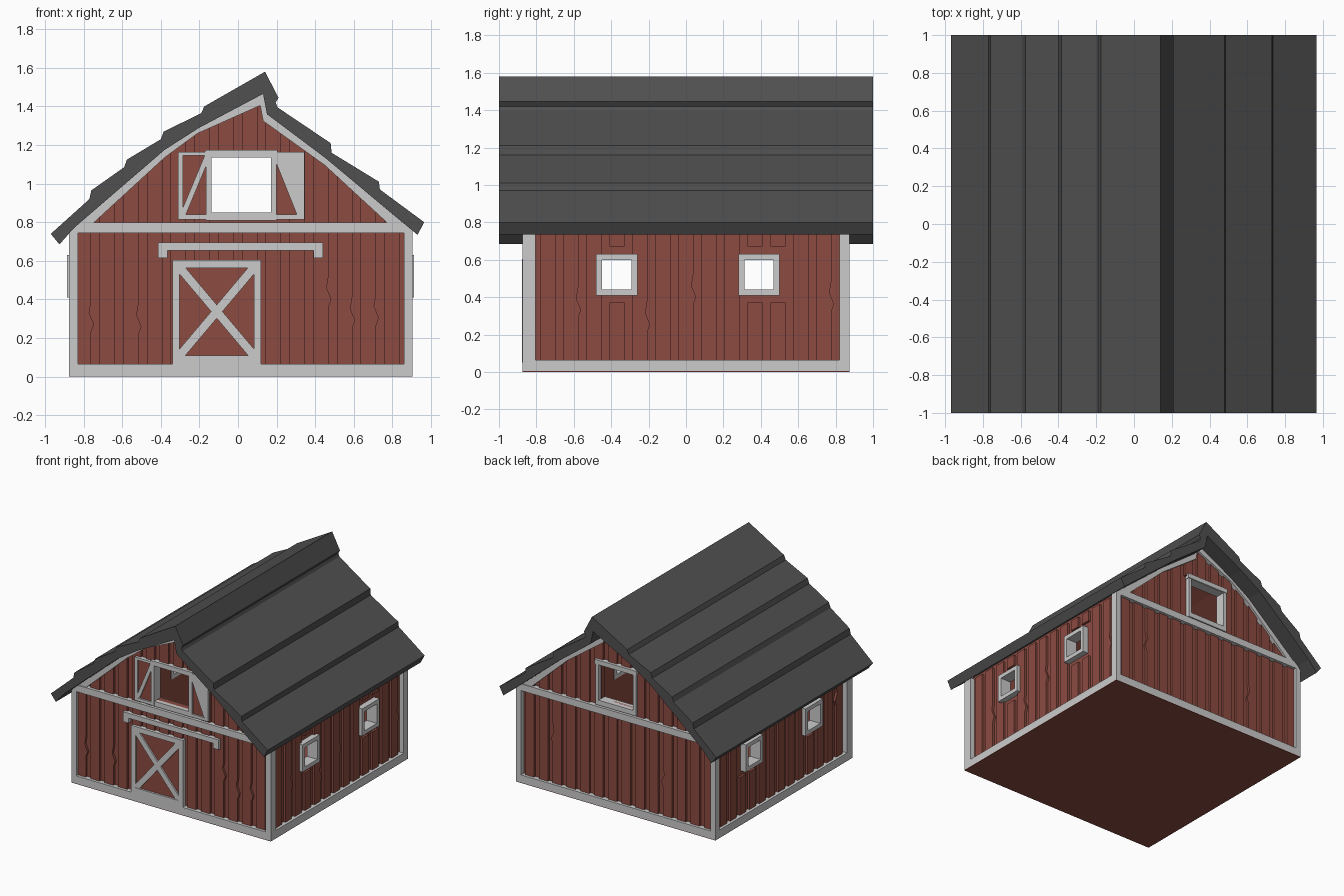
import bpy, bmesh, random
from mathutils import Vector

random.seed(4)
if "Cube" in bpy.data.objects:
    bpy.data.objects.remove(bpy.data.objects["Cube"])


def material(name, rgb):
    m = bpy.data.materials.new(name)
    m.use_nodes = True
    m.diffuse_color = (*rgb, 1)
    bsdf = m.node_tree.nodes["Principled BSDF"]
    bsdf.inputs["Base Color"].default_value = (*rgb, 1)
    bsdf.inputs["Roughness"].default_value = 0.9
    return m


RED = material("barn red", (0.26, 0.07, 0.053))
TRIM = material("pale grey trim", (0.6, 0.6, 0.6))
SLATE = material("dark grey roof", (0.08, 0.08, 0.08))

XL, XR, Y = -0.875, 0.905, 0.875      # outer faces of the trim
GX, GY = 0.04, 0.835                  # trim depth, wall face


def part(name, prisms, mat):
    """One object from prisms (outline, axis, start, end)."""
    bm = bmesh.new()
    for pts, axis, a, b in prisms:
        def place(u, z, d):
            return (d, u, z) if axis == "x" else (u, d, z)
        near = [bm.verts.new(place(u, z, a)) for u, z in pts]
        far = [bm.verts.new(place(u, z, b)) for u, z in pts]
        bm.faces.new(near)
        bm.faces.new(far[::-1])
        n = len(pts)
        for i in range(n):
            j = (i + 1) % n
            bm.faces.new((near[i], far[i], far[j], near[j]))
    bmesh.ops.recalc_face_normals(bm, faces=bm.faces)
    me = bpy.data.meshes.new(name)
    bm.to_mesh(me)
    bm.free()
    me.materials.append(mat)
    ob = bpy.data.objects.new(name, me)
    bpy.context.collection.objects.link(ob)
    return ob


def rect(u0, u1, z0, z1):
    return [(u0, z0), (u1, z0), (u1, z1), (u0, z1)]


def ring(u0, u1, z0, z1, side, bottom, top):
    return [rect(u0, u0 + side, z0, z1), rect(u1 - side, u1, z0, z1),
            rect(u0 + side, u1 - side, z0, z0 + bottom),
            rect(u0 + side, u1 - side, z1 - top, z1)]


def brace(p, q, w):
    p, q = Vector(p), Vector(q)
    s = (q - p).orthogonal().normalized() * w / 2
    return [tuple(v) for v in (p + s, q + s, q - s, p - s)]


def extrude(shapes, axis, a, b):
    return [(s, axis, a, b) for s in shapes]


# Roof: stepped outer courses over a bent underside
outer = [(-0.97, 0.74), (-0.77, 0.92), (-0.76, 0.965), (-0.59, 1.085), (-0.575, 1.125),
         (-0.4, 1.23), (-0.385, 1.27), (-0.19, 1.365), (-0.175, 1.4), (0.14, 1.58),
         (0.21, 1.445), (0.195, 1.42), (0.205, 1.395), (0.48, 1.21), (0.485, 1.16),
         (0.73, 1.01), (0.735, 0.97), (0.965, 0.8)]
under = [(-0.925, 0.685), (-0.85, 0.77), (-0.38, 1.175), (-0.2, 1.29), (0.13, 1.465),
         (0.15, 1.36), (0.45, 1.135), (0.93, 0.735)]
part("roof", [(outer + under[::-1], "y", -1, 1)], SLATE)


def ceiling(x):
    for (x0, z0), (x1, z1) in zip(under, under[1:]):
        if x0 <= x <= x1:
            return z0 + (z1 - z0) * (x - x0) / (x1 - x0)


def gable(x0, x1, z0, drop):
    mid = [p for p in under if x0 < p[0] < x1]
    tops = [(x0, ceiling(x0))] + mid + [(x1, ceiling(x1))]
    return [(x1, z0), (x0, z0)] + [(x, z - drop) for x, z in tops]


# Hollow body with window and loft openings
LOFT = (-0.14, 0.17, 0.85, 1.14)
WINDOWS = [(-0.48, -0.26), (0.28, 0.5)]
body = part("walls", [(gable(XL + GX, XR - GX, 0.004, 0.005), "y", -GY, GY)], RED)
cutters = [part("room_cutter", [(gable(XL + 0.08, XR - 0.08, 0.04, 0.05), "y", -0.795, 0.795)], RED),
           part("loft_cutter", [(rect(*LOFT), "y", -1.1, 1.1)], RED),
           part("window_cutter", [(rect(a + 0.03, b - 0.03, 0.44, 0.6), "x", -1.1, 1.1)
                                  for a, b in WINDOWS], RED)]
bpy.context.view_layer.objects.active = body
for c in cutters:
    mod = body.modifiers.new(c.name, "BOOLEAN")
    mod.object, mod.operation, mod.solver = c, "DIFFERENCE", "EXACT"
    bpy.ops.object.modifier_apply(modifier=mod.name)
    bpy.data.objects.remove(c)
part("floor_plate", [([(XL, 0), (XR, 0), (XR, 0.004), (XL, 0.004)], "y", -Y, Y)], RED)


# Raised vertical boards, some with a split edge
def boards(start, end, phase, top, holes):
    shapes = []
    u = phase
    while u < end:
        l, r = max(u - 0.04, start), min(u + 0.04, end)
        spans = [(0.05, None)]
        for a, b, z0, z1 in holes:
            if a < u < b:
                spans = [(0.05, z0), (z1, None)]
        for z0, z1 in spans:
            tl, tr = (z1, z1) if z1 else (top(l), top(r))
            split = []
            if z1 is None and z0 < 0.1 and random.random() < 0.3:
                zc = random.uniform(0.2, 0.5)
                split = [(r, zc), (r + 0.015, zc + 0.04), (r - 0.01, zc + 0.1), (r, zc + 0.16)]
            if r - l > 0.01:
                shapes.append([(l, z0), (r, z0)] + split + [(r, tr), (l, tl)])
        u += 0.123
    return shapes


loft_hole = [(-0.17, 0.2, 0.8, 1.16)]
side_holes = [(a, b, 0.37, 0.67) for a, b in WINDOWS]
for name, s in (("front", -1), ("back", 1)):
    shapes = boards(XL + GX, XR - GX, -0.801, lambda x: ceiling(x) - 0.01, loft_hole)
    part(name + "_boards", extrude(shapes, "y", s * (GY - 0.005), s * (GY + 0.018)), RED)
for name, x, s in (("right", XL, 1), ("left", XR, -1)):
    shapes = boards(-GY, GY, -0.862, lambda y: 0.755, side_holes)
    part(name + "_boards", extrude(shapes, "x", x + s * 0.045, x + s * 0.022), RED)

# Corner posts and base rails
posts = [(rect(x0, x1, 0.004, 0.765), "y", y0, y1)
         for x0, x1 in ((XL, XL + 0.045), (XR - 0.045, XR))
         for y0, y1 in ((-Y, -0.805), (0.82, Y))]
part("corner_posts", posts, TRIM)
rails = [(rect(XL + 0.01, XR - 0.01, 0.004, 0.065), "y", s * (GY - 0.005), s * Y) for s in (-1, 1)]
rails += [(rect(-0.83, 0.83, 0.004, 0.065), "x", x, x + d) for x, d in ((XL, 0.045), (XR, -0.045))]
part("base_rails", rails, TRIM)

# Gable beams and rake trim under the roof
rake_inner = [(0.77, 0.8), (0.45, 1.095), (0.13, 1.325), (0.115, 1.405), (-0.21, 1.26),
              (-0.38, 1.135), (-0.745, 0.8)]
rake = under[1:-1] + [(0.905, 0.755)] + rake_inner
for name, s in (("front", -1), ("back", 1)):
    part(name + "_rake_trim", [(rake, "y", s * (GY - 0.005), s * (Y - 0.005))], TRIM)
    part(name + "_beam", [(rect(XL, XR, 0.745, 0.8), "y", s * (GY - 0.005), s * Y)], TRIM)
    # Loft window frame with a projecting header
    frame = ring(-0.165, 0.2, 0.81, 1.15, 0.028, 0.04, 0.015)
    part(name + "_loft_frame", extrude(frame, "y", s * 0.79, s * 0.87)
         + [(rect(-0.17, 0.205, 1.138, 1.175), "y", s * 0.79, s * Y)], TRIM)

# Side window frames
frames = [f for a, b in WINDOWS for f in ring(a, b, 0.41, 0.63, 0.032, 0.032, 0.032)]
part("right_window_frames", extrude(frames, "x", XL - 0.01, XL + 0.085), TRIM)
part("left_window_frames", extrude(frames, "x", XR + 0.007, XR - 0.085), TRIM)

# Open loft shutters
for name, a, b, p, q in (("right", -0.31, -0.138, (-0.285, 0.84), (-0.16, 1.14)),
                         ("left", 0.172, 0.345, (0.32, 0.84), (0.2, 1.14))):
    part(name + "_shutter_panel", [(rect(a + 0.01, b - 0.01, 0.825, 1.155), "y", -0.84, -0.862)], RED)
    bars = ring(a, b, 0.815, 1.165, 0.024, 0.024, 0.02) + [brace(p, q, 0.028)]
    if name == "left":
        bars.append([(0.2, 1.15), (0.325, 0.84), (0.325, 1.15)])
    part(name + "_shutter_frame", extrude(bars[:4], "y", -0.84, -0.875)
         + extrude(bars[4:], "y", -0.84, -0.872), TRIM)

# Sliding door with crossed braces
part("door_panel", [(rect(-0.33, 0.11, 0.05, 0.595), "y", -0.84, -0.86)], RED)
door = ring(-0.34, 0.12, 0.05, 0.605, 0.037, 0.06, 0.042)
cross = [brace((-0.31, 0.1), (0.09, 0.575), 0.045), brace((-0.31, 0.575), (0.09, 0.1), 0.045)]
part("door_frame", extrude(door, "y", -0.84, -0.8755) + extrude(cross, "y", -0.84, -0.872), TRIM)

# Door track with dropped ends
track = [(-0.415, 0.615), (-0.365, 0.615), (-0.365, 0.655), (0.39, 0.655), (0.39, 0.615),
         (0.44, 0.615), (0.44, 0.695), (-0.415, 0.695)]
part("door_track", [(track, "y", -0.84, -0.875)], TRIM)
